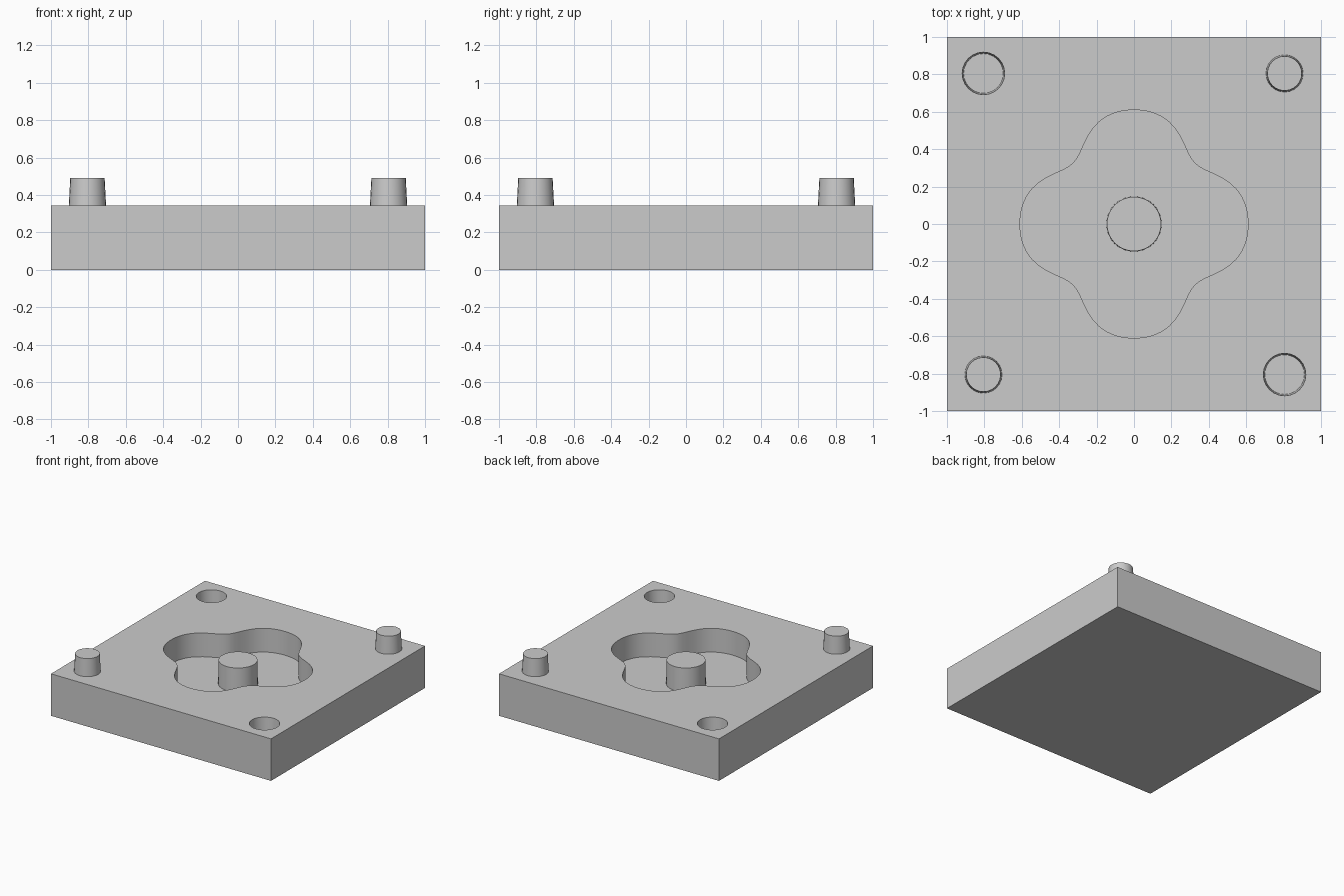
import bpy, bmesh
from math import cos, sin, tau, radians

if "Cube" in bpy.data.objects:
    bpy.data.objects.remove(bpy.data.objects["Cube"], do_unlink=True)

TOP = 0.345      # parting face height
FLOOR = 0.15     # cavity floor height

grey = bpy.data.materials.new("light grey")
grey.use_nodes = True
grey.diffuse_color = (0.6, 0.6, 0.6, 1)
grey.node_tree.nodes["Principled BSDF"].inputs["Base Color"].default_value = (0.6, 0.6, 0.6, 1)


def make_object(name, bm):
    bmesh.ops.recalc_face_normals(bm, faces=bm.faces)
    mesh = bpy.data.meshes.new(name)
    bm.to_mesh(mesh)
    bm.free()
    mesh.materials.append(grey)
    obj = bpy.data.objects.new(name, mesh)
    bpy.context.collection.objects.link(obj)
    return obj


def loft(name, radius, sides, z0, z1, draft, x=0, y=0):
    """Closed column from z0 to z1 whose outline grows by draft."""
    bm = bmesh.new()
    rings = []
    for z, extra in ((z0, 0), (z1, draft)):
        ring = []
        for i in range(sides):
            a = tau * i / sides
            r = radius(a) + extra
            ring.append(bm.verts.new((x + r * cos(a), y + r * sin(a), z)))
        rings.append(ring)
        bm.faces.new(ring)
    low, high = rings
    for i in range(sides):
        j = (i + 1) % sides
        bm.faces.new((low[i], low[j], high[j], high[i]))
    return make_object(name, bm)


def cut(target, cutter):
    cutter.hide_render = True
    mod = target.modifiers.new("cut", "BOOLEAN")
    mod.operation = "DIFFERENCE"
    mod.solver = "EXACT"
    mod.object = cutter
    bpy.context.view_layer.objects.active = target
    bpy.ops.object.modifier_apply(modifier=mod.name)
    bpy.data.objects.remove(cutter, do_unlink=True)


# Square mould plate
bm = bmesh.new()
bmesh.ops.create_cube(bm, size=2)
for v in bm.verts:
    v.co.z = TOP if v.co.z > 0 else 0
plate = make_object("mould_plate", bm)


# Four-lobed cavity outline
def lobes(a):
    return 0.5475 + 0.075 * cos(4 * a) - 0.0125 * cos(8 * a)


cut(plate, loft("cavity_cutter", lobes, 96, FLOOR, TOP + 0.01, 0))

# Locating holes on one diagonal, pegs on the other
for s, side in ((1, "right"), (-1, "left")):
    cut(plate, loft("hole_cutter", lambda a: 0.106, 24, TOP - 0.16, TOP + 0.005, 0.008, 0.805 * s, -0.805 * s))
    loft("locating_peg_" + ("left" if s > 0 else "right"), lambda a: 0.1, 24,
         TOP - 0.01, 0.49, -0.008, 0.805 * s, 0.805 * s)

# Centre post, level with the parting face
loft("centre_post", lambda a: 0.148, 32, FLOOR - 0.01, TOP, -0.003)

# Smooth the curved walls and keep the rims sharp
bpy.ops.object.select_all(action="DESELECT")
for obj in bpy.context.scene.objects:
    if obj.type == "MESH":
        obj.select_set(True)
        bpy.context.view_layer.objects.active = obj
bpy.ops.object.shade_smooth_by_angle(angle=radians(30))
